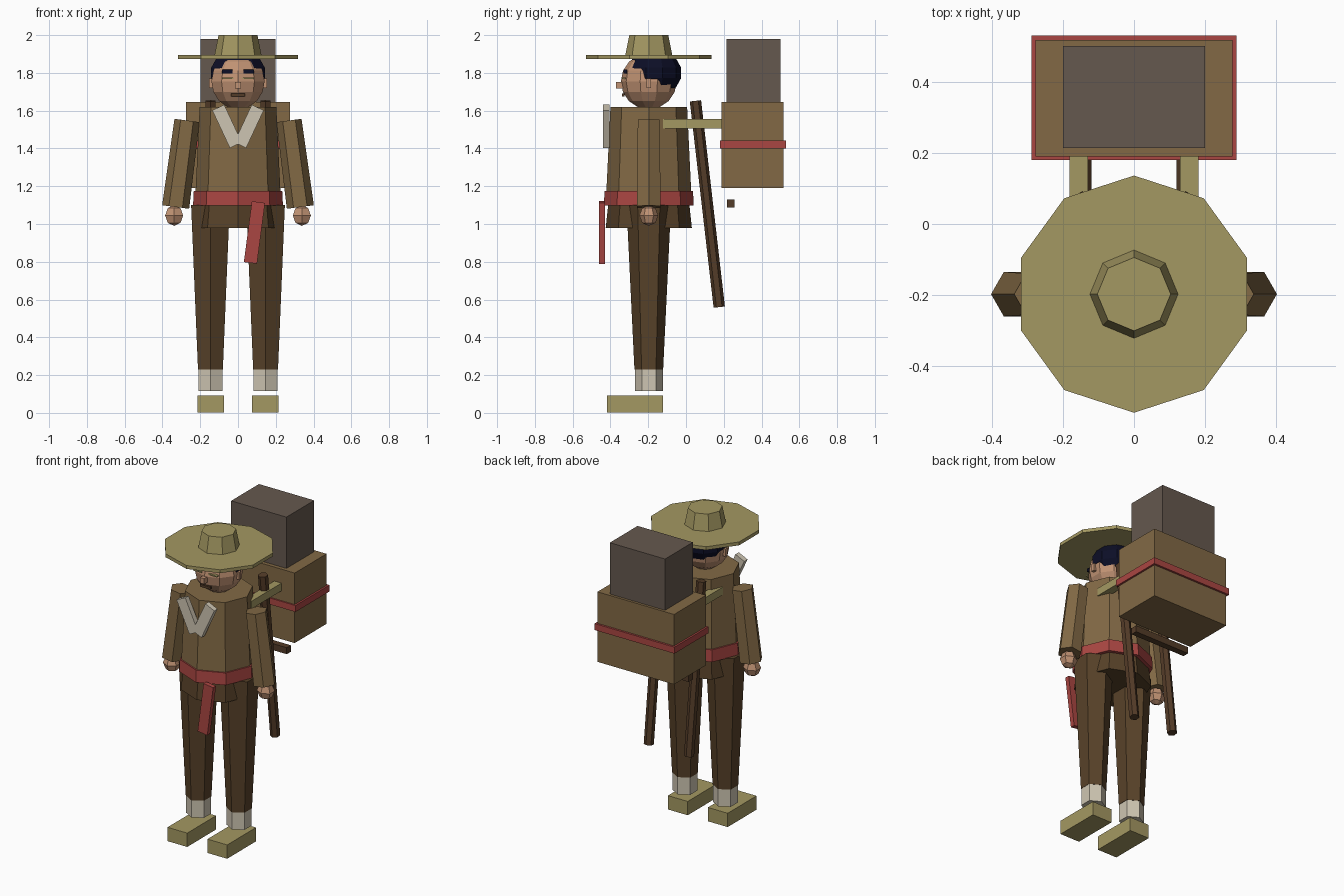
import bpy, bmesh
from math import cos, sin, pi, atan2, radians
from mathutils import Matrix, Vector

if "Cube" in bpy.data.objects:
    bpy.data.objects.remove(bpy.data.objects["Cube"])


def lin(c):
    c /= 255
    return c / 12.92 if c < 0.04045 else ((c + 0.055) / 1.055) ** 2.4


def material(name, r, g, b):
    m = bpy.data.materials.new(name)
    m.diffuse_color = (lin(r), lin(g), lin(b), 1)
    m.use_nodes = True
    m.node_tree.nodes["Principled BSDF"].inputs["Base Color"].default_value = m.diffuse_color
    return m


straw = material("straw", 164, 152, 98)
coat = material("coat_brown", 130, 105, 69)
dark = material("dark_brown", 88, 66, 41)
wood = material("wood_brown", 84, 60, 40)
red = material("sash_red", 170, 70, 66)
white = material("cloth_white", 206, 197, 178)
skin = material("skin", 192, 146, 115)
grey = material("box_grey", 101, 88, 78)
navy = material("hair_navy", 12, 14, 38)


def finish(name, bm, mat):
    bmesh.ops.recalc_face_normals(bm, faces=bm.faces)
    me = bpy.data.meshes.new(name)
    bm.to_mesh(me)
    bm.free()
    me.materials.append(mat)
    ob = bpy.data.objects.new(name, me)
    bpy.context.collection.objects.link(ob)
    return ob


def box(name, centre, size, mat, rot=(0, "X")):
    bm = bmesh.new()
    m = Matrix.Translation(centre) @ Matrix.Rotation(rot[0], 4, rot[1])
    bmesh.ops.create_cube(bm, size=1, matrix=m @ Matrix.Diagonal((*size, 1)))
    return finish(name, bm, mat)


def prism(name, bottom, top, r0, r1, sides, mat, start=pi / 2):
    """Tapered prism between two points; start is the angle of its first corner."""
    a, b = Vector(bottom), Vector(top)
    d = b - a
    # tilt about x and y only, so corners keep their heading
    q = Vector((0, 0, 1)).rotation_difference(d)
    bm = bmesh.new()
    rings = []
    for p, r in ((a, r0), (b, r1)):
        rings.append([bm.verts.new(p + q @ Vector((r * cos(start + 2 * pi * i / sides),
                                                   r * sin(start + 2 * pi * i / sides), 0)))
                      for i in range(sides)])
    for i in range(sides):
        j = (i + 1) % sides
        bm.faces.new((rings[0][i], rings[0][j], rings[1][j], rings[1][i]))
    bm.faces.new(rings[0])
    bm.faces.new(rings[1])
    return finish(name, bm, mat)


def ball(name, centre, radii, segs, rings, mat):
    bm = bmesh.new()
    bmesh.ops.create_uvsphere(bm, u_segments=segs, v_segments=rings, radius=1,
                              matrix=Matrix.Translation(centre) @ Matrix.Diagonal((*radii, 1)))
    return finish(name, bm, mat)


Y = -0.197  # depth of the body axis

# hat
prism("hat_brim", (0, Y, 1.874), (0, Y, 1.896), 0.333, 0.333, 10, straw)
prism("hat_crown", (0, Y, 1.89), (0, Y, 2.0), 0.125, 0.103, 8, straw)

# head
ball("head", (0, Y, 1.755), (0.148, 0.148, 0.148), 10, 8, skin)
prism("neck", (0, Y, 1.56), (0, Y, 1.66), 0.055, 0.055, 8, skin)
ball("hair", (0, -0.168, 1.80), (0.153, 0.146, 0.125), 10, 7, navy)
box("nose", (0, -0.35, 1.735), (0.03, 0.04, 0.036), skin)
box("mouth", (0, -0.332, 1.683), (0.075, 0.012, 0.016), wood)
for s, side in ((-1, "left"), (1, "right")):
    box("brow_" + side, (s * 0.057, -0.322, 1.808), (0.055, 0.02, 0.02), navy)
    box("eyelid_" + side, (s * 0.055, -0.33, 1.772), (0.06, 0.02, 0.008), straw)
    box("ear_" + side, (s * 0.143, Y, 1.745), (0.02, 0.022, 0.048), skin)

# torso, sash and coat skirt
prism("torso", (0, Y, 1.10), (0, Y, 1.62), 0.228, 0.203, 8, coat)
prism("sash", (0, Y, 1.098), (0, Y, 1.176), 0.238, 0.234, 8, red)
prism("coat_skirt", (0, Y, 0.98), (0, Y, 1.12), 0.228, 0.213, 8, dark)
box("sash_tail", (0.087, -0.445, 0.955), (0.07, 0.03, 0.325), red, (radians(7.5), "Y"))

for s, side in ((-1, "left"), (1, "right")):
    # collar lapel
    box("collar_" + side, (s * 0.058, -0.422, 1.517), (0.07, 0.034, 0.22), white,
        (s * radians(25), "Y"))
    # arm and hand
    prism("arm_" + side, (s * 0.33, Y, 1.09), (s * 0.27, Y, 1.548), 0.072, 0.067, 6, coat, 0)
    ball("hand_" + side, (s * 0.338, Y, 1.045), (0.055, 0.05, 0.055), 6, 4, skin)
    # leg, gaiter and shoe
    prism("leg_" + side, (s * 0.146, Y, 0.23), (s * 0.146, Y, 1.10), 0.076, 0.118, 6, dark)
    prism("gaiter_" + side, (s * 0.146, Y, 0.117), (s * 0.146, Y, 0.232), 0.074, 0.074, 6, white)
    box("shoe_" + side, (s * 0.144, -0.27, 0.046), (0.142, 0.297, 0.09), straw)
    # carrying frame
    box("strap_" + side, (s * 0.155, 0.037, 1.53), (0.052, 0.315, 0.05), straw)
    prism("frame_pole_" + side, (s * 0.145, 0.176, 0.56), (s * 0.145, 0.05, 1.652),
          0.03, 0.03, 6, wood)

box("frame_crossbar", (0, 0.237, 1.108), (0.40, 0.042, 0.042), wood)

# luggage
box("pack_basket", (0, 0.353, 1.418), (0.552, 0.328, 0.456), coat)
box("pack_band", (0, 0.355, 1.42), (0.576, 0.35, 0.042), red)
box("upper_box", (0, 0.357, 1.812), (0.398, 0.286, 0.336), grey)
